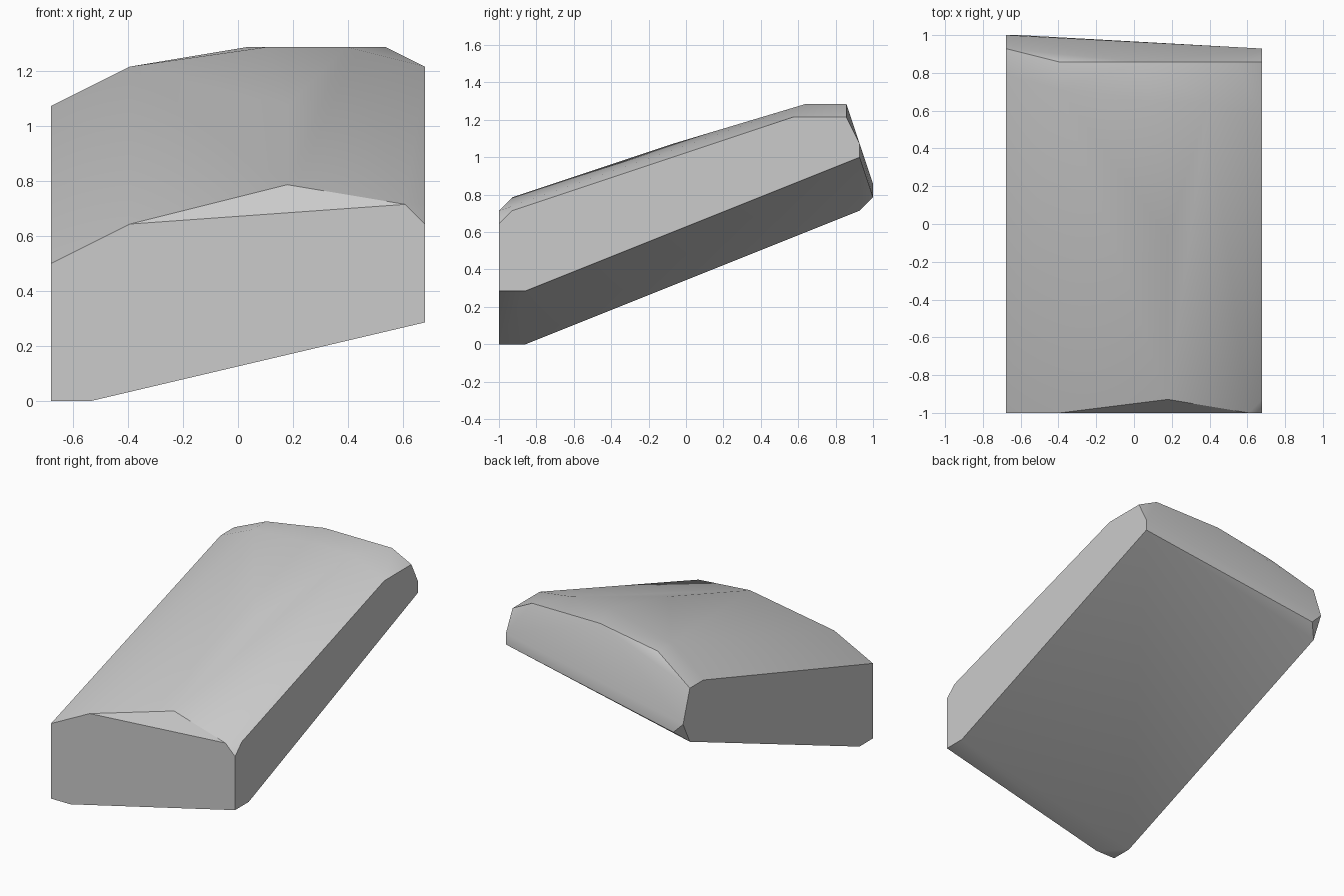
import bpy
import bmesh
from math import radians
from mathutils import Vector

# Remove the default object
default_object = bpy.data.objects.get("Cube")
if default_object:
    bpy.data.objects.remove(default_object, do_unlink=True)

# All corners sit on a regular lattice, counted from the lower front corner
UNIT = 2 / 28
ORIGIN = Vector((9.5, 14, 0))

# End profiles of the slab as (depth, height) lattice steps
low_side = [(0, 0), (2, 0), (27, 10), (28, 12), (27, 15), (25, 15), (0, 7)]
high_side = [(0, 4), (2, 4), (27, 14), (27, 15), (26, 17), (22, 17), (1, 10), (0, 9)]

# Corners between the two ends as (width, depth, height) lattice steps
front_corners = [(2, 0, 0), (4, 0, 9), (12, 1, 11), (18, 0, 10)]
back_corners = [(1, 28, 11), (4, 26, 17), (10, 26, 18), (17, 26, 18)]
crown_corners = [(4, 24, 17), (12, 13, 15), (11, 23, 18), (15, 23, 18)]


def make_material(name, color):
    material = bpy.data.materials.new(name)
    material.use_nodes = True
    material.diffuse_color = color
    shader = material.node_tree.nodes["Principled BSDF"]
    shader.inputs["Base Color"].default_value = color
    return material


def make_hull(name, corners, material):
    """Wrap a convex faceted solid around lattice corners."""
    bm = bmesh.new()
    for corner in corners:
        bm.verts.new((Vector(corner) - ORIGIN) * UNIT)
    hull = bmesh.ops.convex_hull(bm, input=bm.verts[:])
    unused = {v for v in hull["geom_interior"] if isinstance(v, bmesh.types.BMVert)}
    bmesh.ops.delete(bm, geom=list(unused), context="VERTS")
    # Merge the triangles of the flat sides
    bmesh.ops.dissolve_limit(bm, angle_limit=radians(1), verts=bm.verts[:], edges=bm.edges[:])
    bmesh.ops.recalc_face_normals(bm, faces=bm.faces[:])
    mesh = bpy.data.meshes.new(name)
    bm.to_mesh(mesh)
    bm.free()
    mesh.materials.append(material)
    obj = bpy.data.objects.new(name, mesh)
    bpy.context.collection.objects.link(obj)
    return obj


# Tilted slab with a crowned top
corners = [(0, y, z) for y, z in low_side] + [(19, y, z) for y, z in high_side]
corners += front_corners + back_corners + crown_corners
grey = make_material("stone_grey", (0.6, 0.6, 0.6, 1))
slab = make_hull("tilted_slab", corners, grey)

# Soft crown, crisp sides
bpy.ops.object.select_all(action="DESELECT")
slab.select_set(True)
bpy.context.view_layer.objects.active = slab
bpy.ops.object.shade_smooth_by_angle(angle=radians(30))
